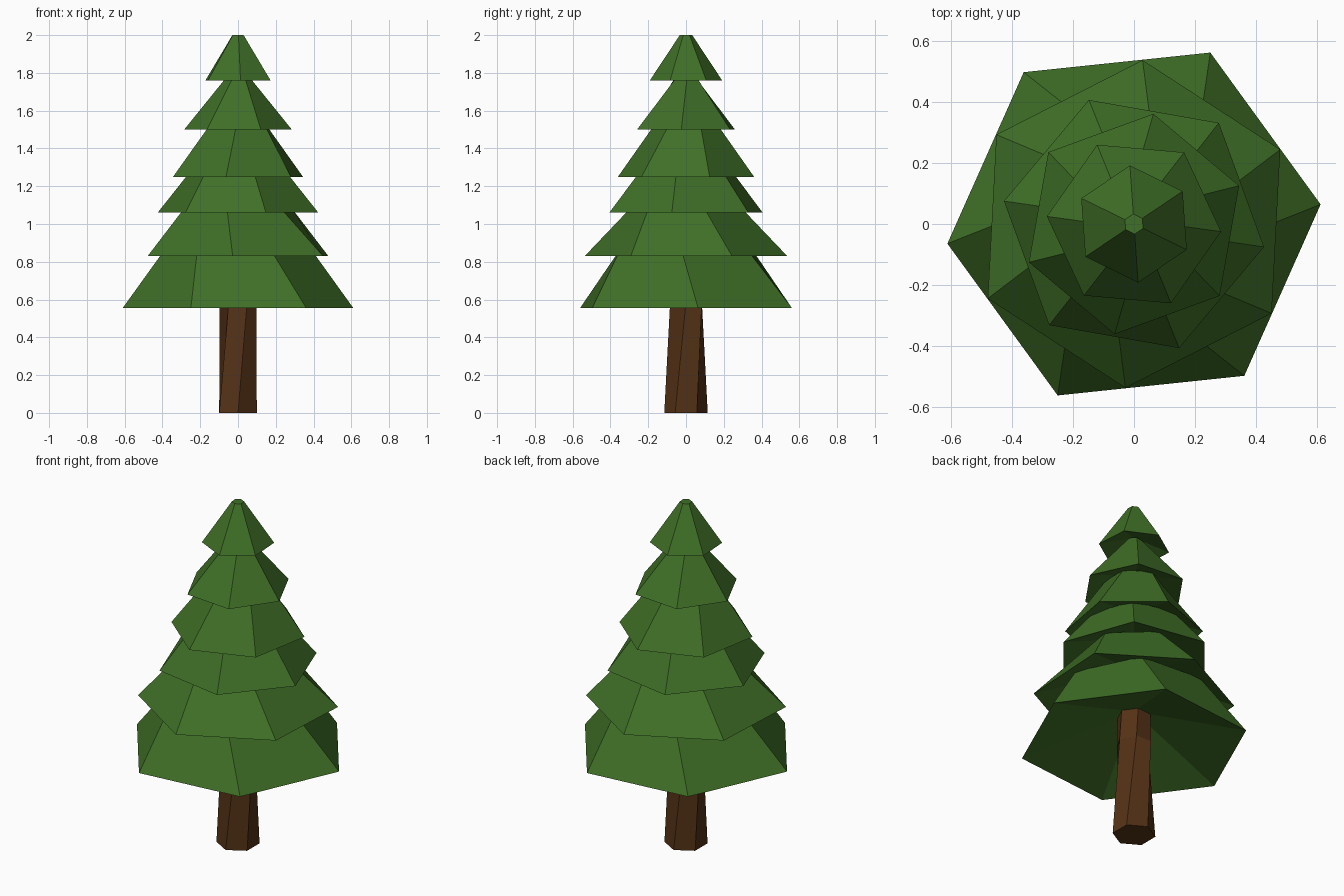
import bpy, bmesh, math
from mathutils import Vector

if "Cube" in bpy.data.objects:
    bpy.data.objects.remove(bpy.data.objects["Cube"])


def material(name, rgb):
    m = bpy.data.materials.new(name)
    m.diffuse_color = (*rgb, 1.0)
    m.use_nodes = True
    m.node_tree.nodes["Principled BSDF"].inputs["Base Color"].default_value = m.diffuse_color
    return m


def ring(radius, z, degrees):
    # six points around the z axis
    return [Vector((radius * math.cos(math.radians(degrees + 60 * i)),
                    radius * math.sin(math.radians(degrees + 60 * i)), z))
            for i in range(6)]


def loft(name, rings, mat, under_z=None, cap_top=True):
    # skin stacked hexagons; under_z raises the underside into a hollow fan
    bm = bmesh.new()
    rows = [[bm.verts.new(p) for p in r] for r in rings]
    for a, b in zip(rows, rows[1:]):
        for i in range(6):
            j = (i + 1) % 6
            bm.faces.new((a[i], a[j], b[j], b[i]))
    if cap_top:
        bm.faces.new(rows[-1])
    if under_z is None:
        bm.faces.new(rows[0][::-1])
    else:
        apex = bm.verts.new((0, 0, under_z))
        for i in range(6):
            bm.faces.new((rows[0][(i + 1) % 6], rows[0][i], apex))
    bmesh.ops.recalc_face_normals(bm, faces=bm.faces)
    mesh = bpy.data.meshes.new(name)
    bm.to_mesh(mesh)
    bm.free()
    mesh.materials.append(mat)
    obj = bpy.data.objects.new(name, mesh)
    bpy.context.collection.objects.link(obj)
    return obj


green = material("needles", (0.05, 0.16, 0.02))
brown = material("bark", (0.09, 0.032, 0.008))

# twisted trunk
loft("trunk", [ring(0.115, 0, 30), ring(0.097, 0.555, 58), ring(0.09, 0.78, 66)], brown)

# branch tiers: rim radius, rim z, rim angle, top radius, top z, twist
tiers = [
    (0.614, 0.555, 6, 0.413, 0.83, -8),
    (0.537, 0.83, 27, 0.322, 1.06, -7),
    (0.432, 1.06, 50, 0.28, 1.25, -1),
    (0.366, 1.25, 20, 0.185, 1.50, 6),
    (0.286, 1.50, 55, 0.075, 1.76, 8),
    (0.192, 1.76, 34, 0.033, 2.00, 0),
]
for n, (r0, z0, angle, r1, z1, twist) in enumerate(tiers):
    rim, top = ring(r0, z0, angle), ring(r1, z1, angle + twist)
    tip = n == len(tiers) - 1
    # tuck each tier's top up under the tier above
    if not tip:
        k = (z1 - z0 + 0.045) / (z1 - z0)
        top = [a.lerp(b, 1) + (b - a) * (k - 1) for a, b in zip(rim, top)]
    loft(f"branch_tier_{n + 1}", [rim, top], green, z0 + 0.33 * r0, cap_top=tip)
